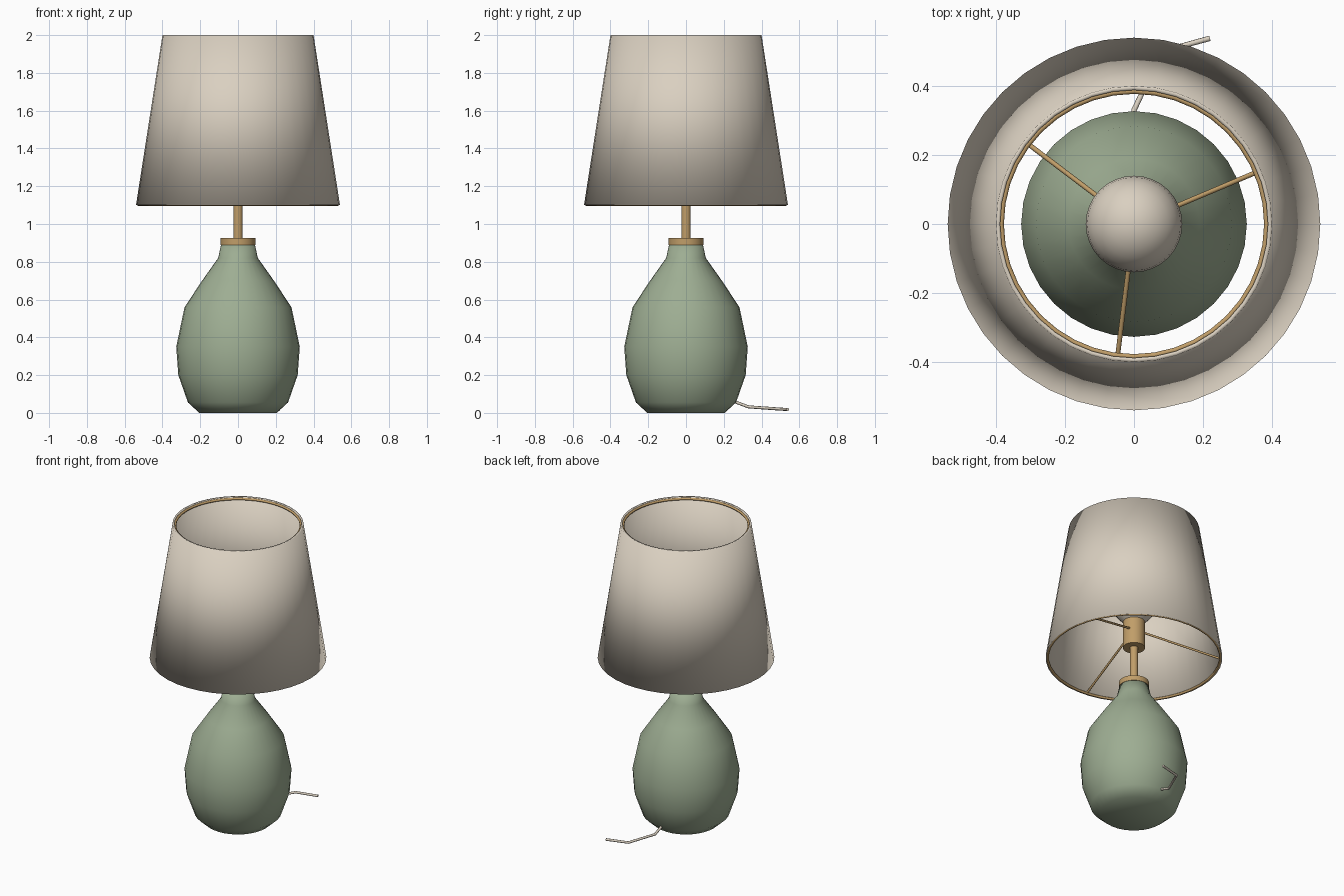
import bpy
import math
from mathutils import Vector

if "Cube" in bpy.data.objects:
    bpy.data.objects.remove(bpy.data.objects["Cube"], do_unlink=True)


def material(name, rgb):
    m = bpy.data.materials.new(name)
    m.use_nodes = True
    m.diffuse_color = (*rgb, 1)
    m.node_tree.nodes["Principled BSDF"].inputs["Base Color"].default_value = (*rgb, 1)
    return m


linen = material("linen", (0.70, 0.63, 0.53))
glaze = material("sage_glaze", (0.34, 0.42, 0.29))
brass = material("brass", (0.53, 0.34, 0.14))


def lathe(name, profile, mat, sides=32, closed=False, sharp=False):
    """Spin a (radius, height) profile, listed bottom to top on the outside, around z."""
    verts, rings, faces = [], [], []
    for r, z in profile:
        start = len(verts)
        count = sides if r > 0 else 1
        for i in range(count):
            a = math.tau * i / sides
            verts.append((r * math.cos(a), r * math.sin(a), z))
        rings.append([start + i % count for i in range(sides)])
    pairs = list(zip(rings, rings[1:]))
    if closed:
        pairs.append((rings[-1], rings[0]))
    for low, high in pairs:
        for i in range(sides):
            j = (i + 1) % sides
            quad = dict.fromkeys((low[i], low[j], high[j], high[i]))
            faces.append(list(quad))
    mesh = bpy.data.meshes.new(name)
    mesh.from_pydata(verts, [], faces)
    mesh.materials.append(mat)
    obj = bpy.data.objects.new(name, mesh)
    bpy.context.collection.objects.link(obj)
    mesh.shade_smooth()
    if sharp:
        mesh.set_sharp_from_angle(angle=math.radians(40))
    return obj


def cylinder(name, radius, z0, z1, mat, sides=24):
    return lathe(name, [(0, z0), (radius, z0), (radius, z1), (0, z1)], mat, sides, sharp=True)


def tube(name, points, radius, mat):
    """Sweep a round section along straight segments."""
    curve = bpy.data.curves.new(name, "CURVE")
    curve.dimensions = "3D"
    curve.bevel_depth = radius
    curve.bevel_resolution = 2
    curve.use_fill_caps = True
    spline = curve.splines.new("POLY")
    spline.points.add(len(points) - 1)
    for p, co in zip(spline.points, points):
        p.co = (*co, 1)
    curve.materials.append(mat)
    obj = bpy.data.objects.new(name, curve)
    bpy.context.collection.objects.link(obj)
    return obj


def ring(name, radius, z, thickness, mat):
    section = [(radius + thickness * math.cos(math.tau * k / 8),
                z + thickness * math.sin(math.tau * k / 8)) for k in range(8)]
    return lathe(name, section, mat, 40, closed=True)


# Ceramic body
lathe("body", [(0, 0), (0.205, 0), (0.265, 0.055), (0.316, 0.2), (0.327, 0.35),
               (0.283, 0.56), (0.19, 0.7), (0.105, 0.82), (0.09, 0.89), (0, 0.89)], glaze)

# Brass fittings
cylinder("collar", 0.092, 0.89, 0.925, brass, 32)
cylinder("stem", 0.025, 0.92, 1.18, brass, 16)
cylinder("socket", 0.068, 1.17, 1.35, brass)

# Bulb: short neck running into a round globe
globe = [(0.14 * math.cos(t), 1.49 + 0.14 * math.sin(t))
         for t in (math.radians(d) for d in range(-45, 90, 15))]
lathe("bulb", [(0, 1.34), (0.055, 1.34)] + globe + [(0, 1.63)], linen)

# Thin-walled shade, open at both ends
lathe("shade", [(0.54, 1.1), (0.4, 2.0), (0.388, 2.0), (0.528, 1.1)], linen, 40, closed=True)
ring("shade_top_ring", 0.385, 1.988, 0.008, brass)
ring("shade_bottom_ring", 0.528, 1.104, 0.008, brass)

# Three spokes from the socket down to the bottom ring
for k in range(3):
    a = 0.4 + k * math.tau / 3
    d = Vector((math.cos(a), math.sin(a), 0))
    tube(f"spoke_{k + 1}", [d * 0.055 + Vector((0, 0, 1.28)),
                            d * 0.526 + Vector((0, 0, 1.11))], 0.007, brass)

# Power cord trailing behind
tube("cord", [(0, 0.25, 0.062), (0, 0.33, 0.032), (0.08, 0.5, 0.02), (0.22, 0.538, 0.018)],
     0.008, linen)
